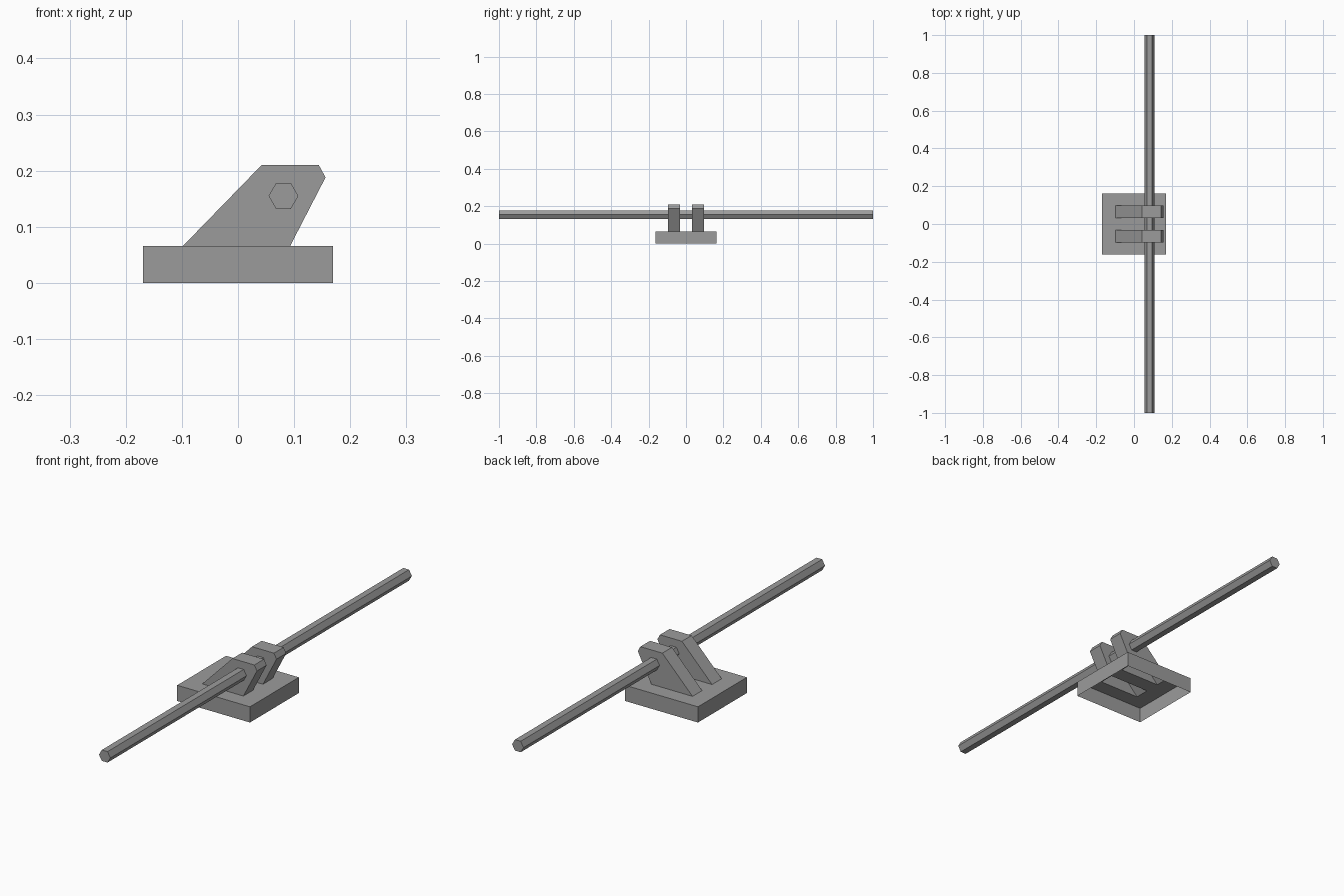
import bpy
import bmesh
from math import pi

cube = bpy.data.objects.get("Cube")
if cube:
    bpy.data.objects.remove(cube, do_unlink=True)

GREY = (0.33, 0.33, 0.33, 1.0)
grey = bpy.data.materials.new("plain_grey")
grey.use_nodes = True
grey.diffuse_color = GREY
grey.node_tree.nodes["Principled BSDF"].inputs["Base Color"].default_value = GREY

BASE_X, BASE_Y, BASE_Z = 0.169, 0.162, 0.066
INNER, OUTER = 0.033, 0.097            # lug thickness range either side of centre
# Lug side outline, starting and ending at the foot
LUG = [(-0.098, BASE_Z), (0.042, 0.21), (0.144, 0.21), (0.156, 0.188), (0.093, BASE_Z)]


def finish(name, bm):
    mesh = bpy.data.meshes.new(name)
    bm.to_mesh(mesh)
    bm.free()
    mesh.materials.append(grey)
    obj = bpy.data.objects.new(name, mesh)
    bpy.context.collection.objects.link(obj)
    return obj


def face(bm, points):
    return bm.faces.new([bm.verts.new(p) for p in points])


def weld(bm):
    bmesh.ops.remove_doubles(bm, verts=bm.verts, dist=0.0001)


# Hollow base: open underneath, with two slots in the top under the lugs
bm = bmesh.new()
xs = [-BASE_X, LUG[0][0], LUG[-1][0], BASE_X]
ys = [-BASE_Y, -OUTER, -INNER, INNER, OUTER, BASE_Y]
for i, (x0, x1) in enumerate(zip(xs, xs[1:])):
    for j, (y0, y1) in enumerate(zip(ys, ys[1:])):
        if i == 1 and j in (1, 3):
            continue
        face(bm, [(x0, y0, BASE_Z), (x1, y0, BASE_Z), (x1, y1, BASE_Z), (x0, y1, BASE_Z)])
weld(bm)
rim = [e for e in bm.edges
       if all(abs(abs(v.co.x) - BASE_X) < 0.001 or abs(abs(v.co.y) - BASE_Y) < 0.001
              for v in e.verts) and e.is_boundary]
walls = bmesh.ops.extrude_edge_only(bm, edges=rim)["geom"]
for v in walls:
    if isinstance(v, bmesh.types.BMVert):
        v.co.z = 0.0
# Merge the coplanar top and wall strips into clean faces
bmesh.ops.dissolve_limit(bm, angle_limit=0.01, verts=bm.verts, edges=bm.edges)
bmesh.ops.recalc_face_normals(bm, faces=bm.faces)
finish("base", bm)

# Two leaning lugs, hollow and open at the foot
for name, y0, y1 in (("front_lug", -OUTER, -INNER), ("back_lug", INNER, OUTER)):
    bm = bmesh.new()
    face(bm, [(x, y0, z) for x, z in reversed(LUG)])
    face(bm, [(x, y1, z) for x, z in LUG])
    for (xa, za), (xb, zb) in zip(LUG, LUG[1:]):
        face(bm, [(xa, y0, za), (xb, y0, zb), (xb, y1, zb), (xa, y1, za)])
    weld(bm)
    bmesh.ops.recalc_face_normals(bm, faces=bm.faces)
    finish(name, bm)

# Long six-sided rod through both lugs, flat sides up and down
bm = bmesh.new()
bmesh.ops.create_cone(bm, cap_ends=True, segments=6, radius1=0.0265, radius2=0.0265, depth=2.0)
# Put one corner on the x axis before laying the rod along y
if not any(abs(v.co.y) < 0.001 for v in bm.verts):
    for v in bm.verts:
        v.co.x, v.co.y = -v.co.y, v.co.x
rod = finish("rod", bm)
rod.rotation_euler.x = pi / 2
rod.location = (0.081, 0, 0.155)
